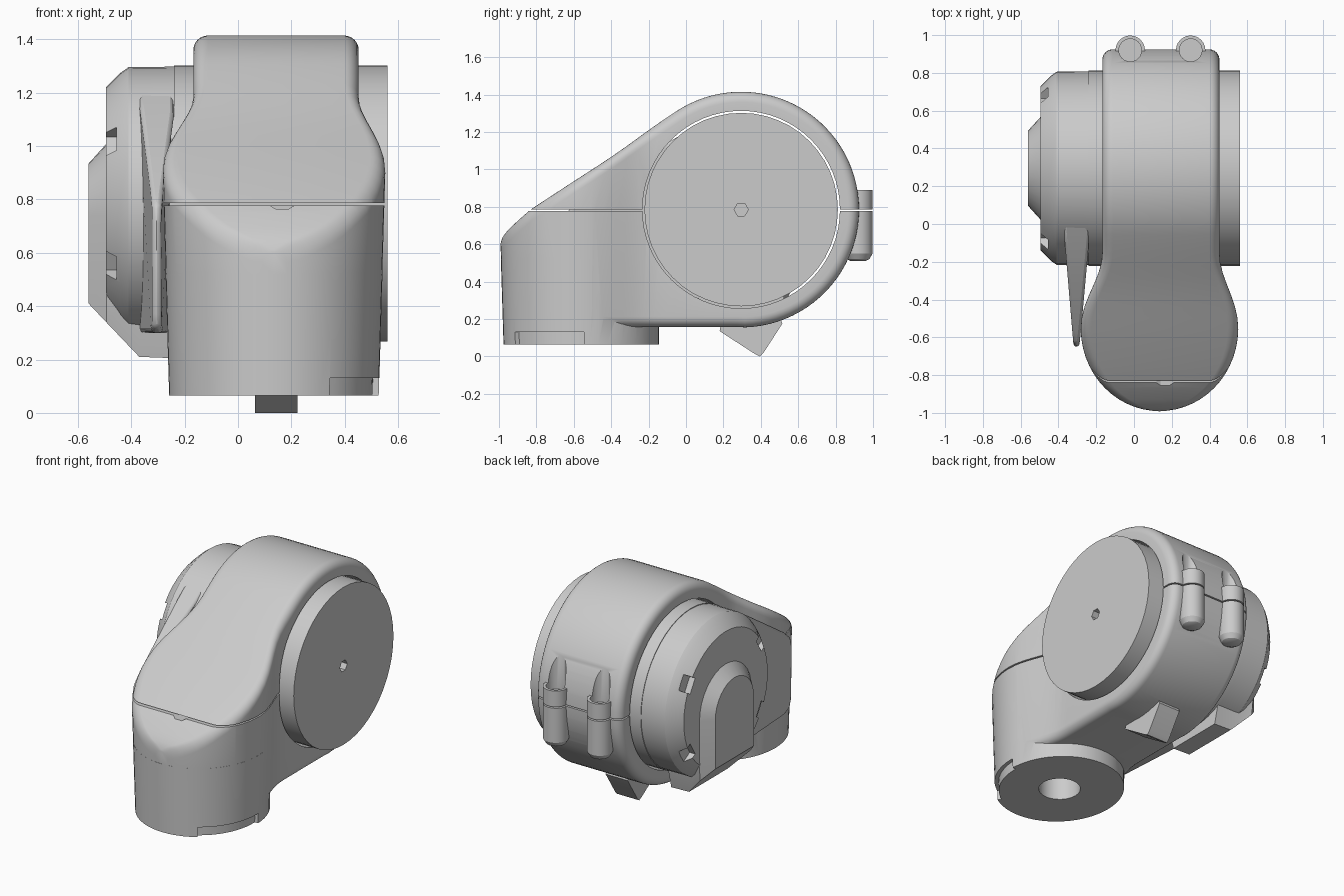
import bpy, bmesh
from math import sin, cos, pi, radians, hypot

if "Cube" in bpy.data.objects:
    bpy.data.objects.remove(bpy.data.objects["Cube"])

CY, CZ, R = 0.295, 0.785, 0.63        # drum centre and radius
AX, AY, RX, RY = 0.135, -0.56, 0.3925, 0.415   # arm socket ellipse
HW, EDGE = 0.31, 0.055                # drum half width, edge rounding


def loft(name, rings, caps=True):
    bm = bmesh.new()
    vs = [[bm.verts.new(p) for p in r] for r in rings]
    n = len(rings[0])
    for a, b in zip(vs, vs[1:]):
        for i in range(n):
            j = (i + 1) % n
            bm.faces.new((a[i], a[j], b[j], b[i]))
    if caps:
        bm.faces.new(vs[0])
        bm.faces.new(vs[-1])
    bmesh.ops.remove_doubles(bm, verts=bm.verts, dist=1e-5)
    bmesh.ops.recalc_face_normals(bm, faces=bm.faces)
    me = bpy.data.meshes.new(name)
    bm.to_mesh(me)
    bm.free()
    ob = bpy.data.objects.new(name, me)
    bpy.context.collection.objects.link(ob)
    return ob


def circle(r, n, rot=0.0):
    return [(r * cos(2 * pi * i / n + rot), r * sin(2 * pi * i / n + rot)) for i in range(n)]


def lathe_x(name, prof, n=48):
    return loft(name, [[(x, CY + a, CZ + b) for a, b in circle(r, n)] for x, r in prof])


def lathe_z(name, cx, cy, prof, n=24):
    return loft(name, [[(cx + a, cy + b, z) for a, b in circle(r, n)] for z, r in prof])


def prism_x(name, pts, x0, x1):
    return loft(name, [[(x, y, z) for y, z in pts] for x in (x0, x1)])


def activate(ob):
    bpy.ops.object.select_all(action='DESELECT')
    ob.select_set(True)
    bpy.context.view_layer.objects.active = ob


def boolean(ob, other, op='DIFFERENCE'):
    activate(ob)
    m = ob.modifiers.new('bool', 'BOOLEAN')
    m.operation, m.solver, m.object = op, 'EXACT', other
    bpy.ops.object.modifier_apply(modifier=m.name)
    bpy.data.objects.remove(other)


def smooth(ob, angle=30):
    activate(ob)
    bpy.ops.object.shade_smooth_by_angle(angle=radians(angle))


def ease(y):                           # 1 at the socket, 0 at the drum
    t = min(1, max(0, (y - AY) / 0.41))
    return 0.5 + 0.5 * cos(pi * t)


def warp(p):                           # slight widening of the arm with height
    x, y, z = p
    f = 1 + 0.075 * (z - 0.065) * ease(y)
    return (AX + (x - AX) * f, AY + (y - AY) * f, z)


def half_width(y):
    if y < AY:
        return RX * max(0, 1 - ((y - AY) / RY) ** 2) ** 0.5
    return HW + (RX - HW) * ease(y)


SLOPE = [(-0.058, 1.308), (-0.817, 0.785), (-0.87, 0.738), (-0.94, 0.67), (-0.965, 0.635), (-0.976, 0.60)]


def top_z(y):
    for (y0, z0), (y1, z1) in zip(SLOPE, SLOPE[1:]):
        if y >= y1:
            return z0 + (z1 - z0) * (y - y0) / (y1 - y0)
    return SLOPE[-1][1]


# Housing stations: (top point, its inset direction, bottom point, its inset direction)
stations = []
for i in range(32):
    a = radians(124.1) * i / 31
    c, s = cos(a), sin(a)
    top = (CY + R * c, CZ + R * s)
    if c >= 0:
        stations.append((top, (-c, -s), (top[0], CZ - R * s), (-c, s)))
    else:
        stations.append((top, (-c, -s), (top[0], 0.158), (0, 1)))
ys = [-0.058 + (AY + 0.058) * i / 9 for i in range(1, 10)]
ys += [AY - RY * sin(pi / 2 * i / 14) for i in range(1, 15)]
for y in ys:
    k = max(0, (y - AY) / 0.502)
    d = (0.56 * k, -0.83 * k - 1.15 * (1 - k))
    stations.append(((y, top_z(y)), d, (y, 0.158), (0, 1)))

rings = []
N = 6
for top, dt, bot, db in stations:
    r = min(EDGE, half_width(top[0]))
    quads = []
    for p, d in ((top, dt), (bot, db)):
        row = []
        for k in range(N + 1):
            a = pi / 2 * k / N
            t = r * (1 - sin(a))
            y, z = p[0] + d[0] * t, p[1] + d[1] * t
            w = half_width(y) - r * (1 - cos(a))
            row.append((w, y, z))
        quads.append(row)
    t, b = quads
    cx = 0.1425 + (AX - 0.1425) * ease(top[0])
    ring = [(cx + w, y, z) for w, y, z in t] + [(cx - w, y, z) for w, y, z in reversed(t)]
    ring += [(cx - w, y, z) for w, y, z in b] + [(cx + w, y, z) for w, y, z in reversed(b)]
    rings.append([warp(p) for p in ring])
housing = loft('arm_housing', rings, caps=False)

# Round socket at the bottom of the arm
collar = loft('socket', [[warp((AX + RX * 1.0015 * a, AY + RY * 1.0015 * b, z)) for a, b in circle(1, 56)]
                         for z in (0.065, 0.3, 0.52)])
boolean(housing, collar, 'UNION')

# Stop wedge under the drum and two screw bosses at the back
wedge = prism_x('stop_wedge', [(0.19, 0.20), (0.18, 0.135), (0.37, 0.012), (0.395, 0.0),
                               (0.415, 0.02), (0.515, 0.175), (0.50, 0.22)], 0.063, 0.223)
boolean(housing, wedge, 'UNION')
SCREWS = (-0.02, 0.30)
for x in SCREWS:
    boss = lathe_z('boss', x, 0.92, [(0.51, 0.04), (0.52, 0.06), (0.55, 0.078), (0.89, 0.078)])
    boolean(housing, boss, 'UNION')

# Cuts: motor bore, screw channels, shaft hole, socket recess, parting gap, pry notch
boolean(housing, lathe_x('bore', [(-0.6, 0.528), (0.7, 0.528)], 64))
for x in SCREWS:
    boolean(housing, lathe_z('channel', x, 0.92, [(0.84, 0.06), (1.3, 0.06)]))
boolean(housing, lathe_z('shaft_hole', AX, AY, [(0.0, 0.13), (0.3, 0.13)]))
arc = [radians(-58 + 60 * i / 10) for i in range(11)]
outline = [(1.1, a) for a in arc] + [(0.94, a) for a in reversed(arc)]
boolean(housing, loft('recess', [[warp((AX + RX * f * cos(a), AY + RY * f * sin(a), z)) for f, a in outline]
                                 for z in (0.0, 0.13)]))
boolean(housing, prism_x('gap', [(-1.2, 0.777), (1.2, 0.777), (1.2, 0.786), (-1.2, 0.786)], -1, 1))
notch = [(0.115, 0.78), (0.14, 0.765), (0.19, 0.765), (0.215, 0.78)]
boolean(housing, loft('notch', [[(x, y, z) for x, z in notch] for y in (-0.95, -0.78)]))
smooth(housing)

# Motor drum with a small centre hole
motor = lathe_x('motor_drum', [(-0.24, 0.517), (0.56, 0.517)])
boolean(motor, lathe_x('centre_hole', [(0.5, 0.038), (0.7, 0.038)], 6))
smooth(motor)

# Chamfered end cap with four windows
cap = lathe_x('end_cap', [(-0.22, 0.513), (-0.41, 0.511), (-0.44, 0.49), (-0.495, 0.435)])
for deg in (31, 149, 211, 329):
    c, s = cos(radians(deg)), sin(radians(deg))
    box = [(CY + r * c - t * s, CZ + r * s + t * c)
           for r, t in ((0.40, -0.05), (0.56, -0.05), (0.56, 0.05), (0.40, 0.05))]
    boolean(cap, prism_x('window', box, -0.6, -0.455))
smooth(cap)

# Raised cover on the cap, running down over its lower edge
rows = []
for x, r, low, wl in ((-0.24, 0.27, 0.205, 0.2), (-0.37, 0.27, 0.21, 0.2),
                      (-0.492, 0.275, 0.338, 0.26), (-0.56, 0.2, 0.41, 0.2)):
    pts = [(CY + r * cos(pi * i / 16), 0.735 + r * sin(pi * i / 16)) for i in range(17)]
    pts += [(CY - r, 0.48), (CY - wl, low), (CY + wl, low), (CY + r, 0.48)]
    rows.append([(x, y, z) for y, z in pts])
smooth(loft('cap_cover', rows))

# Tapering side fin reaching forward beside the arm
side = [(0.2, 0.3), (0.0, 1.2), (-0.12, 1.13), (-0.56, 0.84), (-0.63, 0.78), (-0.65, 0.71),
        (-0.64, 0.37), (-0.62, 0.32), (-0.56, 0.30)]
fin = loft('side_fin', [[(-0.375 - 0.085 * min(0, y), y, z) for y, z in side],
                        [(-0.24 - 0.05 * max(0, (-y - 0.2) / 0.45), y, z) for y, z in side]])
bev = fin.modifiers.new('bevel', 'BEVEL')
bev.width, bev.segments = 0.015, 2
smooth(fin)
